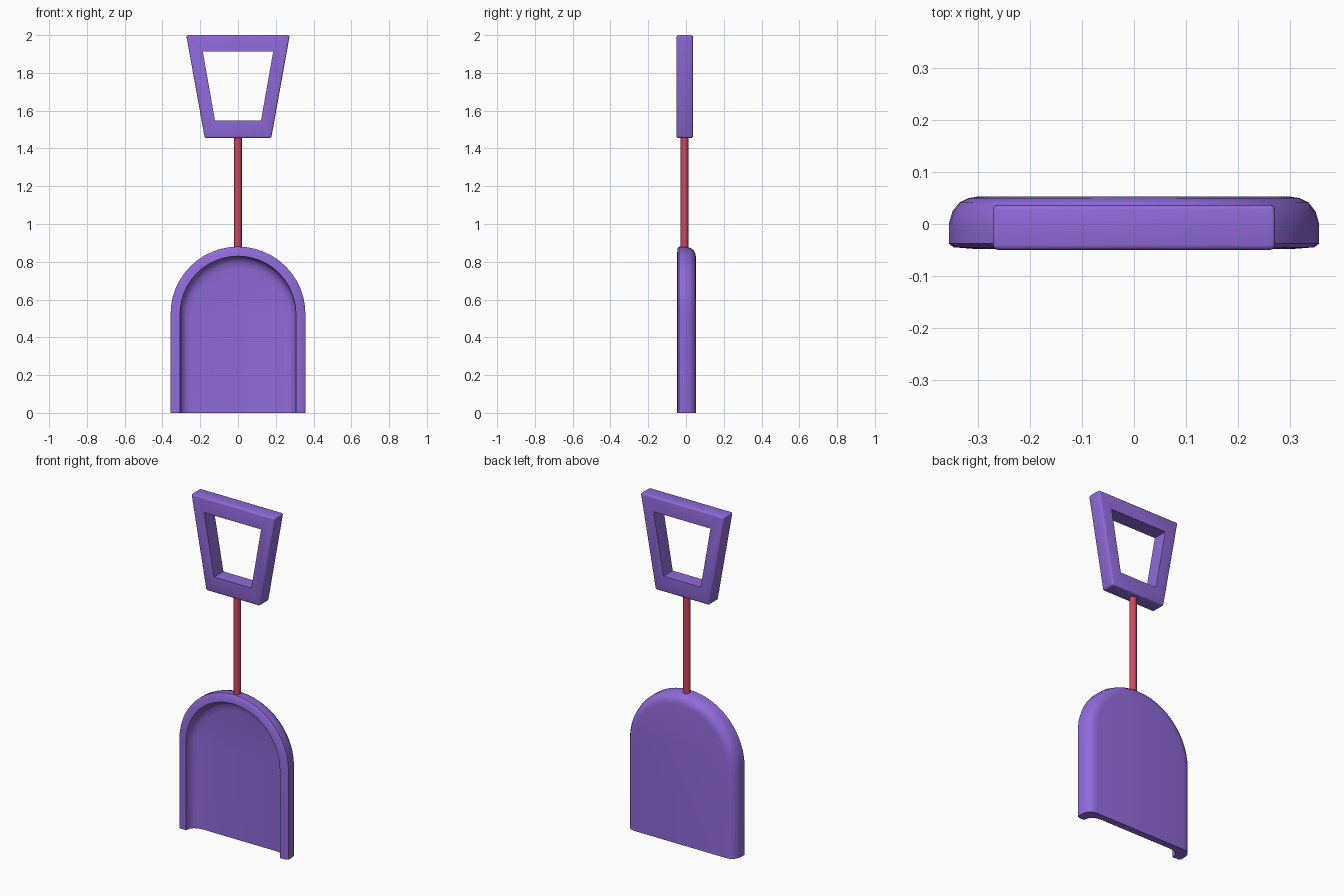
import bpy, bmesh, math

if "Cube" in bpy.data.objects:
    bpy.data.objects.remove(bpy.data.objects["Cube"])

def material(name, rgb):
    m = bpy.data.materials.new(name)
    m.diffuse_color = (*rgb, 1)
    m.use_nodes = True
    m.node_tree.nodes["Principled BSDF"].inputs["Base Color"].default_value = m.diffuse_color
    return m

purple = material("purple", (0.28, 0.145, 0.70))
red = material("red", (0.64, 0.06, 0.105))

def finish(bm, name, mat, angle):
    bmesh.ops.recalc_face_normals(bm, faces=bm.faces)
    me = bpy.data.meshes.new(name)
    bm.to_mesh(me)
    bm.free()
    ob = bpy.data.objects.new(name, me)
    bpy.context.collection.objects.link(ob)
    me.materials.append(mat)
    bpy.ops.object.select_all(action='DESELECT')
    ob.select_set(True)
    bpy.context.view_layer.objects.active = ob
    bpy.ops.object.shade_smooth_by_angle(angle=math.radians(angle))
    return ob

# Blade: arched outline swept through (inset, y) steps, from back to rim to tray floor
HALF, ARCH_Z, SEG = 0.357, 0.523, 24
steps = [(0.058, 0.053), (0.038, 0.050), (0.02, 0.041), (0.007, 0.024), (0, 0.0),
         (0, -0.038), (0.01, -0.045), (0.05, -0.048),
         (0.054, -0.022), (0.066, -0.004), (0.086, 0.008), (0.115, 0.013)]
bm = bmesh.new()
rings = []
for d, y in steps:
    r = HALF - d
    pts = [(r, 0)]
    pts += [(r * math.cos(math.pi * i / SEG), ARCH_Z + r * math.sin(math.pi * i / SEG))
            for i in range(SEG + 1)]
    pts += [(-r, 0)]
    rings.append([bm.verts.new((x, y, z)) for x, z in pts])
for a, b in zip(rings, rings[1:]):
    for i in range(len(a) - 1):
        bm.faces.new((a[i], a[i + 1], b[i + 1], b[i]))
bm.faces.new(rings[0])
bm.faces.new(rings[-1])
lip = bm.faces.new([r[0] for r in rings] + [r[-1] for r in reversed(rings)])
bmesh.ops.triangulate(bm, faces=[lip])
finish(bm, "blade", purple, 40)

# Shaft
bm = bmesh.new()
bmesh.ops.create_cone(bm, cap_ends=True, segments=20, radius1=0.02, radius2=0.02, depth=0.63)
bmesh.ops.translate(bm, verts=bm.verts, vec=(0, -0.008, 1.165))
finish(bm, "shaft", red, 40)

# Handle: tapered frame with softened outer edges
outer = [(-0.176, 1.455), (0.176, 1.455), (0.274, 2.0), (-0.274, 2.0)]
inner = [(-0.122, 1.548), (0.122, 1.548), (0.186, 1.912), (-0.186, 1.912)]
bm = bmesh.new()
of, ob_, inf, inb = [[bm.verts.new((x, y, z)) for x, z in loop]
                     for loop, y in ((outer, -0.05), (outer, 0.037), (inner, -0.05), (inner, 0.037))]
for a, b in ((of, inf), (ob_, inb), (of, ob_), (inf, inb)):
    for i in range(4):
        j = (i + 1) % 4
        bm.faces.new((a[i], a[j], b[j], b[i]))
bmesh.ops.recalc_face_normals(bm, faces=bm.faces)
out = set(of + ob_)
edges = [e for e in bm.edges if e.verts[0] in out and e.verts[1] in out]
bmesh.ops.bevel(bm, geom=edges, offset=0.01, segments=3, profile=0.5, affect='EDGES')
finish(bm, "handle", purple, 40)
